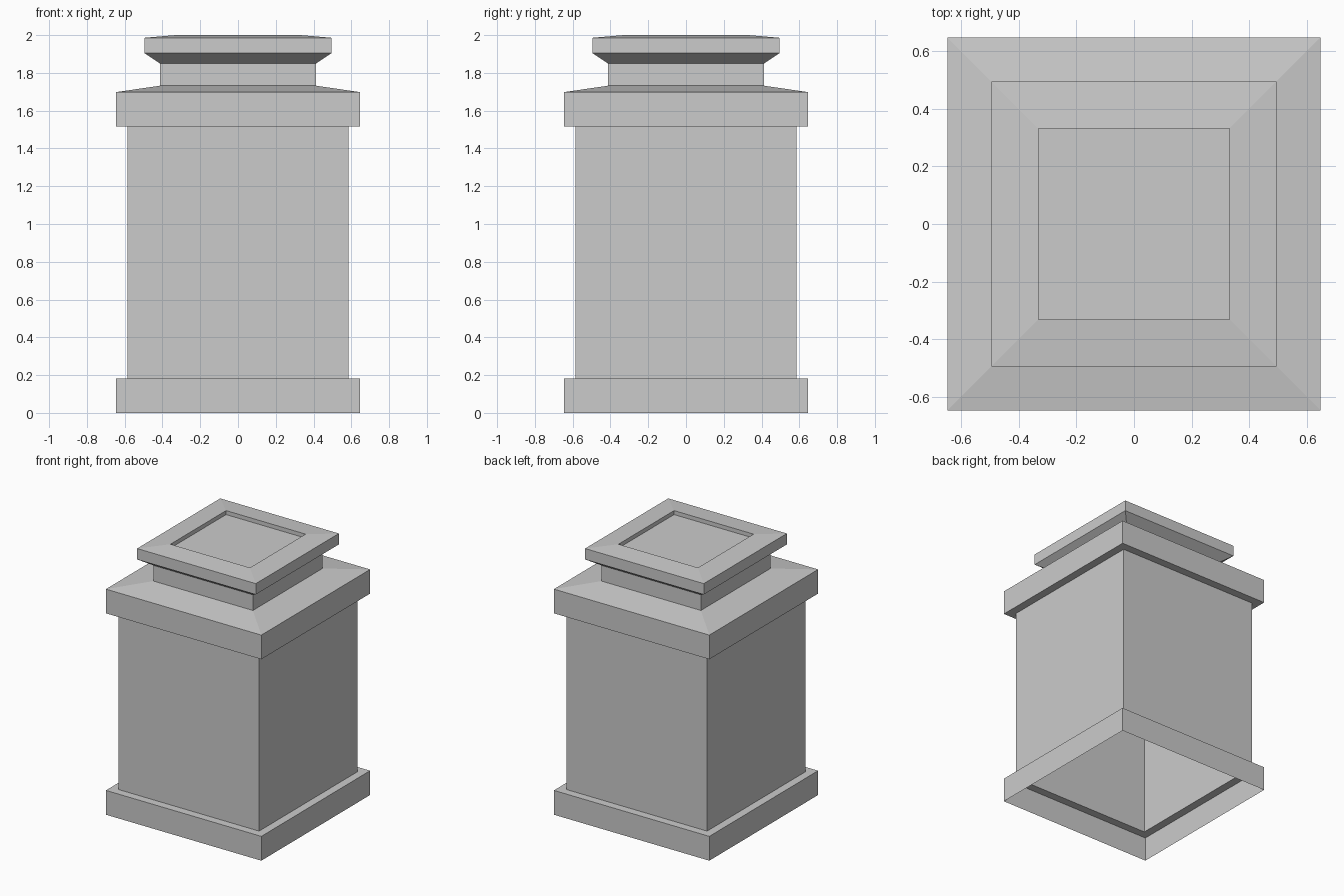
import bpy, bmesh

if "Cube" in bpy.data.objects:
    bpy.data.objects.remove(bpy.data.objects["Cube"])


def square_shell(name, profile, cap=False):
    """Loft square rings through (half width, height) points; open below."""
    bm = bmesh.new()
    rings = [[bm.verts.new((sx * r, sy * r, z))
              for sx, sy in ((-1, -1), (1, -1), (1, 1), (-1, 1))]
             for r, z in profile]
    for low, high in zip(rings, rings[1:]):
        for i in range(4):
            j = (i + 1) % 4
            bm.faces.new((low[i], low[j], high[j], high[i]))
    if cap:
        bm.faces.new(rings[-1])
    mesh = bpy.data.meshes.new(name)
    bm.to_mesh(mesh)
    bm.free()
    obj = bpy.data.objects.new(name, mesh)
    bpy.context.collection.objects.link(obj)
    return obj


BASE, BODY, NECK, LID, RECESS = 0.647, 0.586, 0.414, 0.494, 0.331

# Hollow plinth with its ledge
square_shell("plinth", [(BASE, 0), (BASE, 0.183), (BODY, 0.183)])

# Main shaft
square_shell("shaft", [(BODY, 0.183), (BODY, 1.516)])

# Overhanging cornice with sloped top
square_shell("cornice", [(BODY, 1.516), (BASE, 1.516), (BASE, 1.698), (NECK, 1.732)])

# Narrow neck
square_shell("neck", [(NECK, 1.732), (NECK, 1.85)])

# Flared lid with shallow recessed panel
square_shell("lid", [(NECK, 1.85), (LID, 1.904), (LID, 1.986), (RECESS, 2.0),
                     (RECESS, 1.97)], cap=True)
